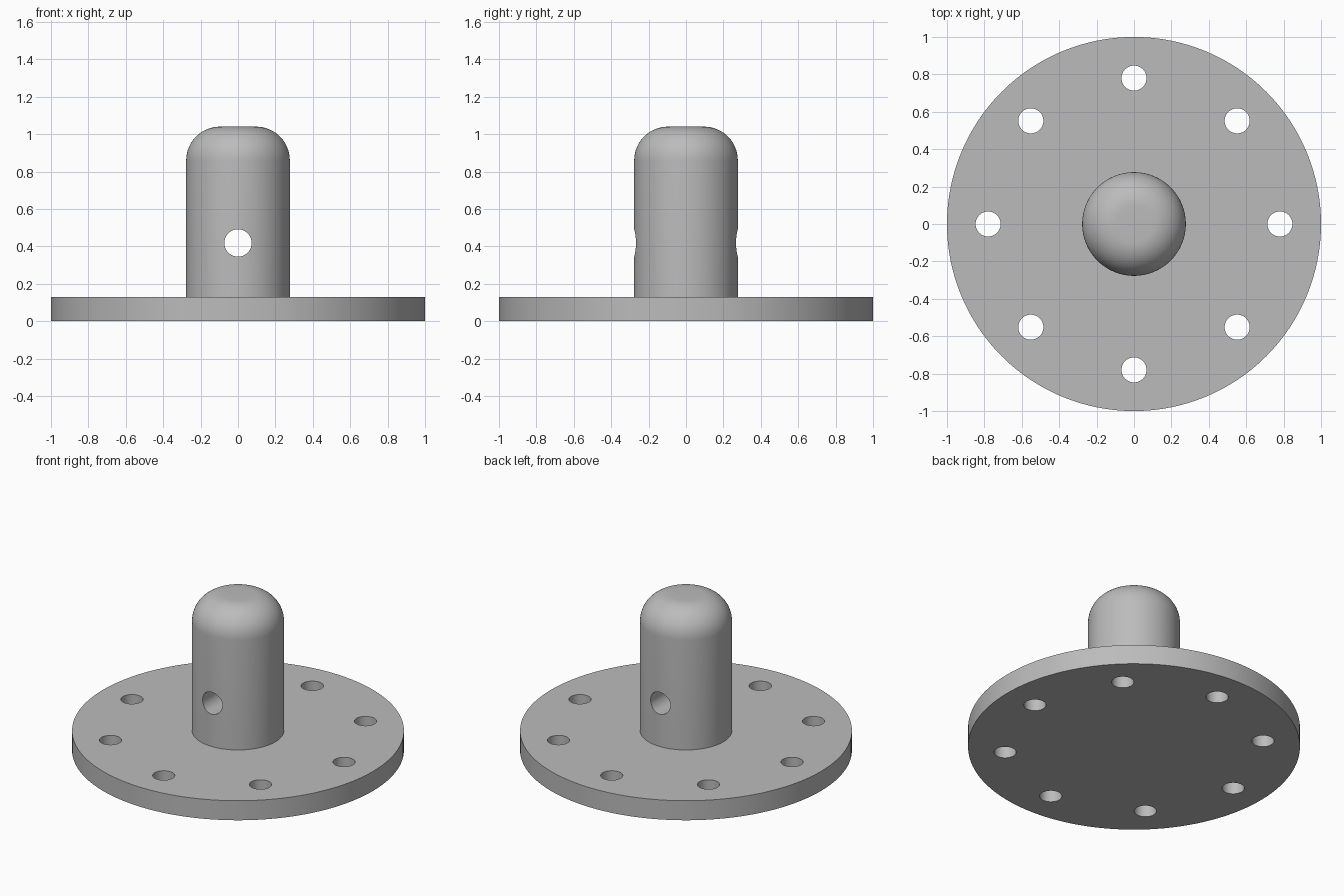
import bpy, bmesh, math
from mathutils import Matrix, Vector

if "Cube" in bpy.data.objects:
    bpy.data.objects.remove(bpy.data.objects["Cube"])

SEGMENTS = 128
DISC_R, DISC_H = 1.0, 0.13
POST_R, POST_TOP, ROUND_R = 0.277, 1.04, 0.18

grey = bpy.data.materials.new("plain grey")
grey.diffuse_color = (0.5, 0.5, 0.5, 1)
grey.use_nodes = True
grey.node_tree.nodes["Principled BSDF"].inputs["Base Color"].default_value = grey.diffuse_color


def make_object(name, bm):
    bmesh.ops.recalc_face_normals(bm, faces=bm.faces)
    mesh = bpy.data.meshes.new(name)
    bm.to_mesh(mesh)
    bm.free()
    mesh.materials.append(grey)
    obj = bpy.data.objects.new(name, mesh)
    bpy.context.collection.objects.link(obj)
    return obj


def add_cylinder(bm, radius, depth, matrix):
    bmesh.ops.create_cone(bm, cap_ends=True, segments=48, radius1=radius,
                          radius2=radius, depth=depth, matrix=matrix)


# Flange and round-topped post, turned from one profile
profile = [(0, 0), (DISC_R, 0), (DISC_R, DISC_H), (POST_R, DISC_H)]
for i in range(17):
    a = math.radians(90 * i / 16)
    profile.append((POST_R - ROUND_R + ROUND_R * math.cos(a),
                    POST_TOP - ROUND_R + ROUND_R * math.sin(a)))
profile.append((0, POST_TOP))

bm = bmesh.new()
verts = [bm.verts.new((r, 0, z)) for r, z in profile]
edges = [bm.edges.new(pair) for pair in zip(verts, verts[1:])]
bmesh.ops.spin(bm, geom=verts + edges, cent=(0, 0, 0), axis=(0, 0, 1),
               angle=math.tau, steps=SEGMENTS, use_merge=True)
bmesh.ops.remove_doubles(bm, verts=bm.verts, dist=1e-5)
flange = make_object("flanged_post", bm)

# Cutters: ring of eight bolt holes and the cross hole through the post
bm = bmesh.new()
for i in range(8):
    a = math.tau * i / 8
    add_cylinder(bm, 0.067, 0.4, Matrix.Translation(
        (0.78 * math.cos(a), 0.78 * math.sin(a), DISC_H / 2)))
add_cylinder(bm, 0.073, 0.8, Matrix.Translation((0, 0, 0.418))
             @ Matrix.Rotation(math.pi / 2, 4, 'X'))
cutter = make_object("hole_cutter", bm)

cut = flange.modifiers.new("holes", 'BOOLEAN')
cut.operation, cut.solver, cut.object = 'DIFFERENCE', 'EXACT', cutter
bpy.context.view_layer.objects.active = flange
flange.select_set(True)
bpy.ops.object.modifier_apply(modifier=cut.name)
bpy.data.objects.remove(cutter)

# Smooth curved walls, sharp rims
bpy.ops.object.shade_smooth_by_angle(angle=math.radians(30))
